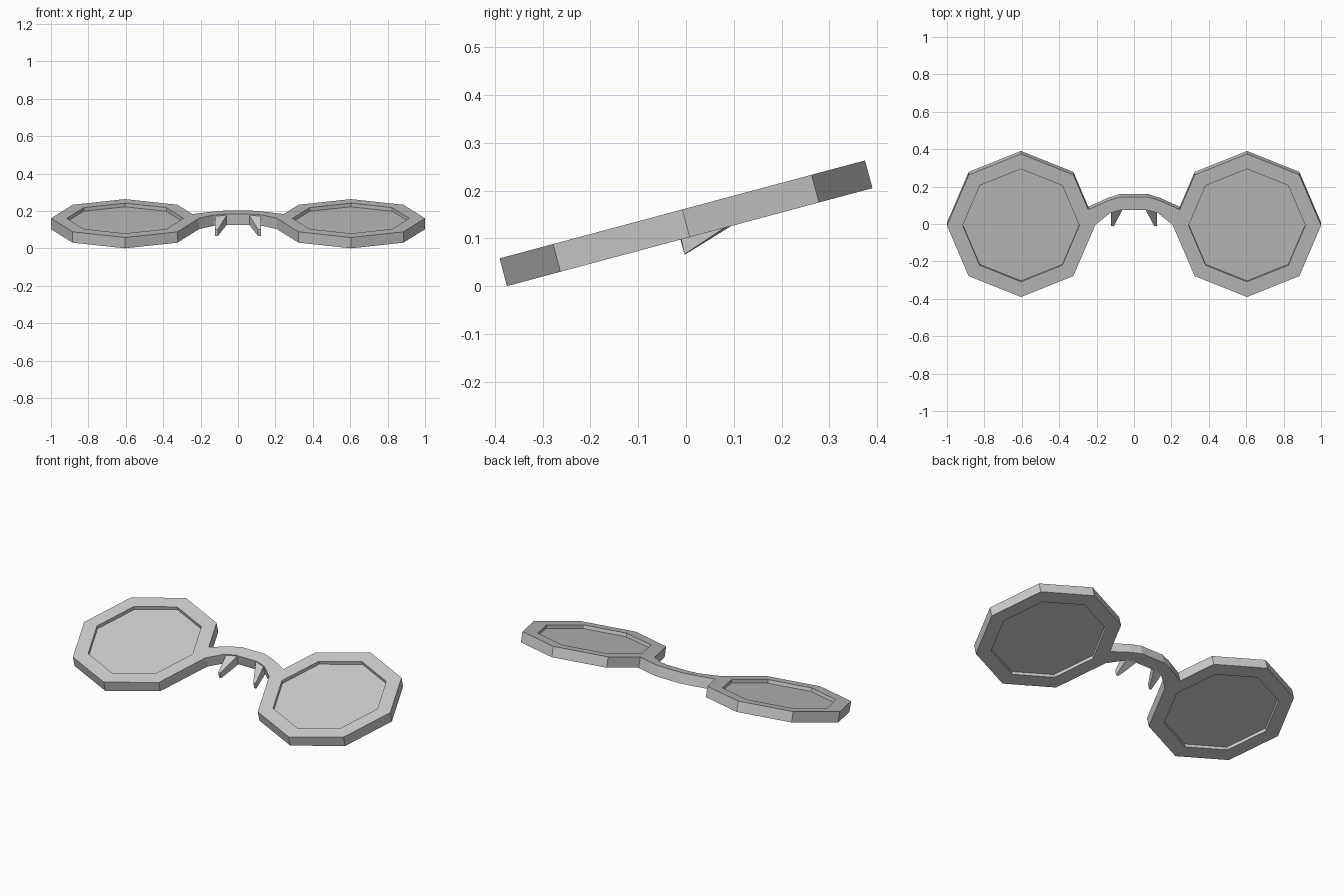
import bpy, bmesh
from math import radians, sin, cos, pi
from mathutils import Matrix

cube = bpy.data.objects.get("Cube")
if cube:
    bpy.data.objects.remove(cube, do_unlink=True)

grey = bpy.data.materials.new("plain_grey")
grey.use_nodes = True
grey.diffuse_color = (0.6, 0.6, 0.6, 1)
bsdf = next(n for n in grey.node_tree.nodes if n.type == "BSDF_PRINCIPLED")
bsdf.inputs["Base Color"].default_value = grey.diffuse_color

# Everything is modelled flat, then leaned back as a whole
LEAN = Matrix.Translation((0, 0, 0.1315)) @ Matrix.Rotation(radians(15), 4, "X")
HALF = 0.03          # half the frame thickness
EYE_X = 0.604        # centre of each lens
RIM, OPENING = 0.396, 0.312


def finish(name, bm):
    bmesh.ops.recalc_face_normals(bm, faces=bm.faces)
    bm.transform(LEAN)
    mesh = bpy.data.meshes.new(name)
    bm.to_mesh(mesh)
    bm.free()
    mesh.materials.append(grey)
    obj = bpy.data.objects.new(name, mesh)
    bpy.context.collection.objects.link(obj)
    return obj


def octagon(bm, cx, radius, z):
    return [bm.verts.new((cx + radius * cos(i * pi / 4), radius * sin(i * pi / 4), z))
            for i in range(8)]


def bridge_loops(bm, loops):
    # Join each loop to the next with quads, wrapping round
    for a, b in zip(loops, loops[1:] + loops[:1]):
        for i in range(8):
            j = (i + 1) % 8
            bm.faces.new((a[i], a[j], b[j], b[i]))


for side, s in (("left", 1), ("right", -1)):
    # Eight-sided rim
    bm = bmesh.new()
    bridge_loops(bm, [octagon(bm, s * EYE_X, r, z) for r, z in
                      ((RIM, -HALF), (RIM, HALF), (OPENING, HALF), (OPENING, -HALF))])
    finish(side + "_rim", bm)

    # Recessed lens
    bm = bmesh.new()
    low, high = (octagon(bm, s * EYE_X, OPENING, z) for z in (-0.01, 0.01))
    bm.faces.new(low)
    bm.faces.new(high)
    for i in range(8):
        j = (i + 1) % 8
        bm.faces.new((low[i], low[j], high[j], high[i]))
    finish(side + "_lens", bm)

    # Tapering nose pad
    bm = bmesh.new()
    for x, y, z in ((0.123, 0.075, -HALF), (0.123, 0.075, 0.025),
                    (0.06, 0.09, -HALF), (0.06, 0.09, 0.025),
                    (0.122, -0.018, -0.028), (0.122, -0.02, -0.062),
                    (0.108, -0.02, -0.028), (0.108, -0.02, -0.063)):
        bm.verts.new((s * x, y, z))
    bmesh.ops.convex_hull(bm, input=bm.verts)
    finish(side + "_nose_pad", bm)

# Arched bridge: matching points on the back and front edges, mirrored
back = [(0.25, 0.085), (0.139, 0.137), (0.075, 0.158)]
front = [(0.215, -0.005), (0.13, 0.068), (0.07, 0.086)]
back += [(-x, y) for x, y in reversed(back)]
front += [(-x, y) for x, y in reversed(front)]
bm = bmesh.new()
sections = []
for b, f in zip(back, front):
    sections.append([bm.verts.new((*p, z)) for p, z in
                     ((b, HALF), (f, HALF), (f, -HALF), (b, -HALF))])
for a, b in zip(sections, sections[1:]):
    for i in range(4):
        j = (i + 1) % 4
        bm.faces.new((a[i], a[j], b[j], b[i]))
bm.faces.new(sections[0])
bm.faces.new(sections[-1])
finish("nose_bridge", bm)
